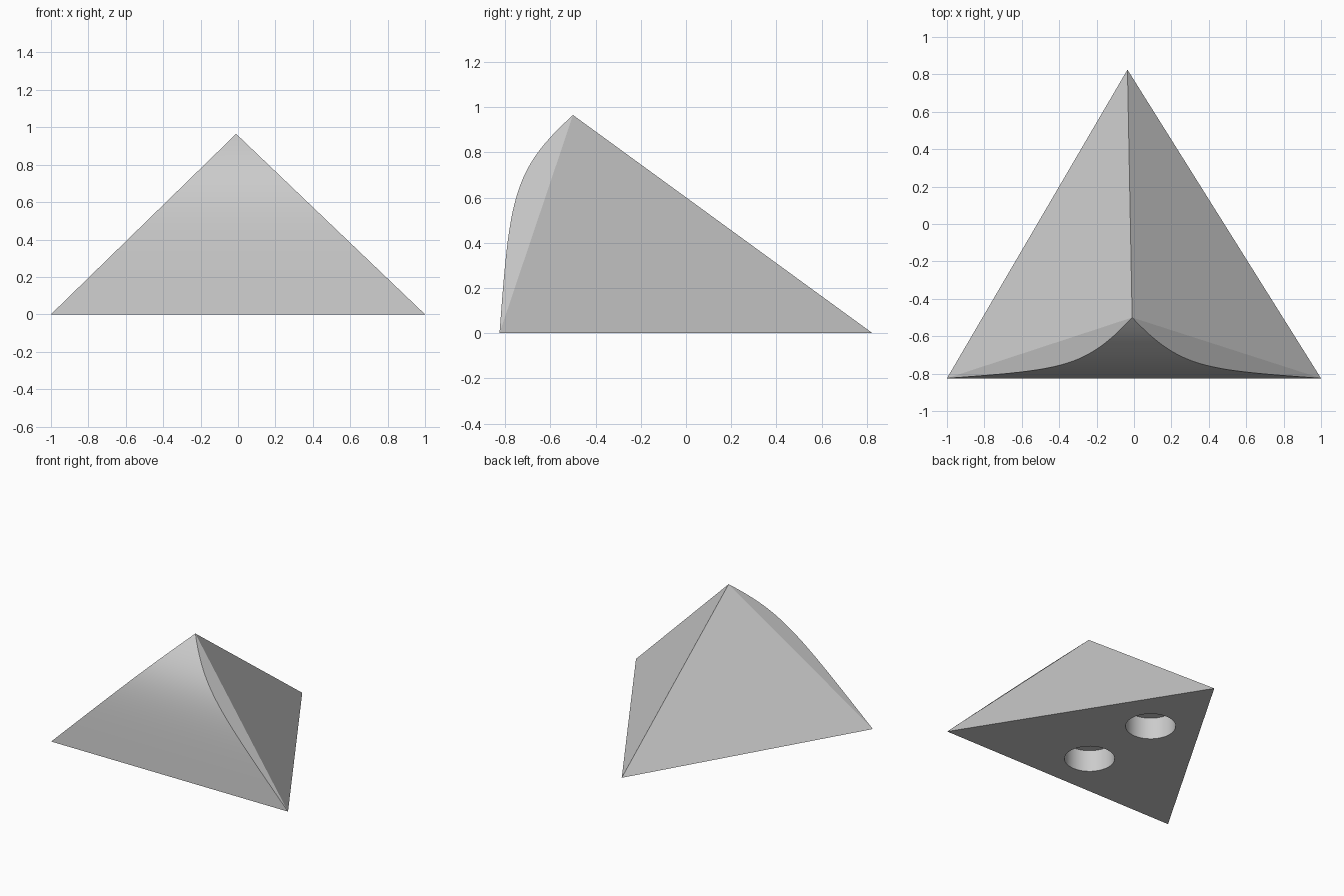
import bpy
import bmesh
from math import radians
from mathutils import Matrix, Vector
from mathutils.geometry import interpolate_bezier

if "Cube" in bpy.data.objects:
    bpy.data.objects.remove(bpy.data.objects["Cube"])

RIGHT = Vector((-1, -0.825, 0))
LEFT = Vector((1, -0.825, 0))
BACK = Vector((-0.035, 0.825, 0))
APEX = Vector((-0.01, -0.5, 0.965))
HOLES = [(0, -0.48), (-0.035, 0.138)]
HOLE_RADIUS, HOLE_DEPTH = 0.174, 0.165

grey = bpy.data.materials.new("plain grey")
grey.use_nodes = True
colour = (0.6, 0.6, 0.6, 1)
grey.diffuse_color = colour
grey.node_tree.nodes["Principled BSDF"].inputs["Base Color"].default_value = colour


def make_object(name, bm):
    bmesh.ops.recalc_face_normals(bm, faces=bm.faces)
    mesh = bpy.data.meshes.new(name)
    bm.to_mesh(mesh)
    bm.free()
    mesh.materials.append(grey)
    obj = bpy.data.objects.new(name, mesh)
    bpy.context.collection.objects.link(obj)
    return obj


# Wedge body: a pyramid whose front bulges along a curved profile
bm = bmesh.new()
right, left, back, apex = [bm.verts.new(p) for p in (RIGHT, LEFT, BACK, APEX)]
profile = interpolate_bezier(Vector((0, -0.825, 0)), Vector((0, -0.78, 0.6)),
                             Vector((0, -0.77, 0.72)), Vector((0, -0.5, 0.965)), 33)


def curved_edge(corner, start):
    row = [start]
    for p in profile[1:-1]:
        x = start.co.x + (APEX.x - corner.x) * p.z / APEX.z
        row.append(bm.verts.new((x, p.y, p.z)))
    return row + [apex]


right_edge = curved_edge(RIGHT, right)
left_edge = curved_edge(LEFT, left)
for i in range(len(profile) - 2):
    bm.faces.new((right_edge[i], left_edge[i], left_edge[i + 1], right_edge[i + 1]))
bm.faces.new((right_edge[-2], left_edge[-2], apex))

# Flat slivers beside the bulge, the two back slopes and the base
bm.faces.new(right_edge)
bm.faces.new(left_edge)
bm.faces.new((right, apex, back))
bm.faces.new((left, back, apex))
bm.faces.new((right, back, left))
body = make_object("wedge_body", bm)

# Two round blind holes in the underside
bm = bmesh.new()
for x, y in HOLES:
    bmesh.ops.create_cone(bm, cap_ends=True, segments=48, radius1=HOLE_RADIUS,
                          radius2=HOLE_RADIUS, depth=2 * HOLE_DEPTH,
                          matrix=Matrix.Translation((x, y, 0)))
cutter = make_object("hole_cutter", bm)
cutter.hide_render = True

bpy.context.view_layer.objects.active = body
body.select_set(True)
cut = body.modifiers.new("holes", 'BOOLEAN')
cut.operation = 'DIFFERENCE'
cut.solver = 'EXACT'
cut.object = cutter
bpy.ops.object.modifier_apply(modifier=cut.name)
bpy.data.objects.remove(cutter)

# Smooth the curves, keep the flat faces crisp
bpy.ops.object.shade_smooth_by_angle(angle=radians(15))
